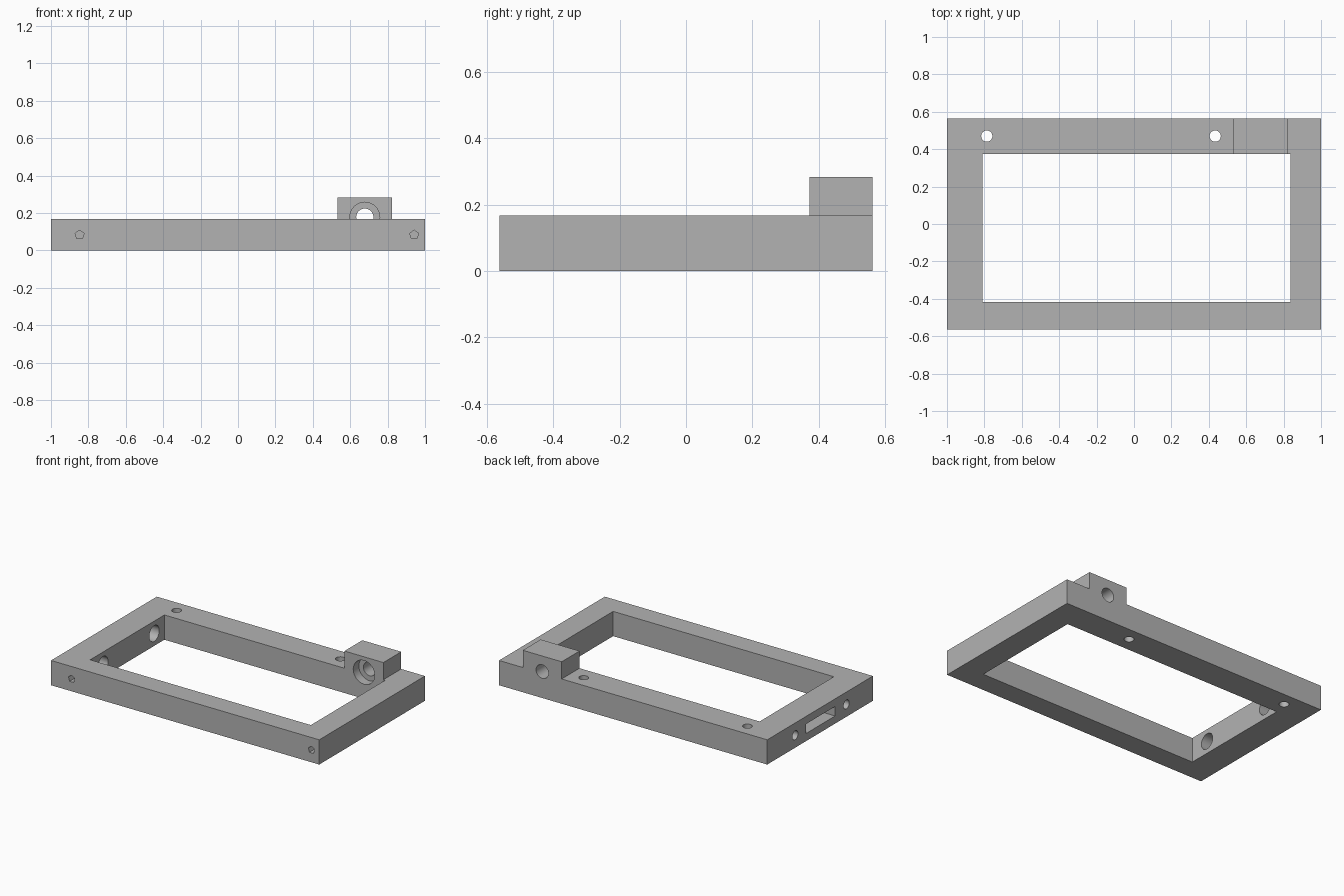
import bpy
import math
from mathutils import Vector

if "Cube" in bpy.data.objects:
    bpy.data.objects.remove(bpy.data.objects["Cube"], do_unlink=True)

grey = bpy.data.materials.new("plain grey")
grey.use_nodes = True
colour = (0.45, 0.45, 0.45, 1)
grey.diffuse_color = colour
grey.node_tree.nodes["Principled BSDF"].inputs["Base Color"].default_value = colour


def box(name, low, high):
    """Box between two opposite corners."""
    low, high = Vector(low), Vector(high)
    bpy.ops.mesh.primitive_cube_add(size=1, location=(low + high) / 2)
    ob = bpy.context.object
    ob.name = name
    ob.scale = high - low
    bpy.ops.object.transform_apply(location=True, rotation=True, scale=True)
    ob.data.materials.append(grey)
    return ob


def rod(name, start, end, radius, sides=32):
    """Cylinder between two points."""
    start, end = Vector(start), Vector(end)
    axis = end - start
    bpy.ops.mesh.primitive_cylinder_add(vertices=sides, radius=radius, depth=axis.length,
                                        location=(start + end) / 2)
    ob = bpy.context.object
    ob.name = name
    ob.rotation_euler = axis.to_track_quat("Z", "Y").to_euler()
    bpy.ops.object.transform_apply(location=True, rotation=True, scale=True)
    ob.data.materials.append(grey)
    return ob


def combine(target, tool, operation="DIFFERENCE"):
    """Apply a boolean and discard the tool."""
    mod = target.modifiers.new("shape", "BOOLEAN")
    mod.operation, mod.solver, mod.object = operation, "EXACT", tool
    bpy.ops.object.select_all(action="DESELECT")
    target.select_set(True)
    bpy.context.view_layer.objects.active = target
    bpy.ops.object.modifier_apply(modifier=mod.name)
    bpy.data.objects.remove(tool, do_unlink=True)


TOP, HALF_Y = 0.167, 0.563
INNER_BACK, INNER_LEFT = 0.373, -0.81
MID = TOP / 2

# Rectangular frame with an off-centre opening
frame = box("frame", (-1, -HALF_Y, 0), (1, HALF_Y, TOP))
combine(frame, box("opening", (INNER_LEFT, -0.418, -1), (0.836, INNER_BACK, 1)))

# Raised block on the back rail
combine(frame, box("bearing_block", (0.533, INNER_BACK, MID), (0.823, HALF_Y, 0.283)), "UNION")

# Stepped bore through the block, wider at the inner end
bore_x, bore_z = 0.678, 0.178
combine(frame, rod("bore", (bore_x, 0.3, bore_z), (bore_x, 0.7, bore_z), 0.046))
combine(frame, rod("bore_step", (bore_x, 0.3, bore_z),
                   (bore_x, INNER_BACK + 0.06, bore_z), 0.08))

# Vertical mounting holes in the back rail
for x in (-0.787, 0.434):
    combine(frame, rod("mounting_hole", (x, 0.47, -0.1), (x, 0.47, 0.3), 0.03))

# Stepped screw holes through the end rail
for y in (0.265, -0.28):
    combine(frame, rod("screw_hole", (-1.1, y, MID), (-0.7, y, MID), 0.03))
    combine(frame, rod("screw_head", (INNER_LEFT - 0.09, y, MID), (-0.7, y, MID), 0.053))

# Shallow slot between the screw holes
combine(frame, box("slot", (-1.1, -0.16, MID - 0.032), (-0.88, 0.15, MID + 0.032)))

# Five-sided blind holes in the front
for x in (-0.847, 0.942):
    combine(frame, rod("pilot_hole", (x, -0.7, MID), (x, -0.38, MID), 0.025, 5))

bpy.ops.object.select_all(action="DESELECT")
frame.select_set(True)
bpy.context.view_layer.objects.active = frame
bpy.ops.object.shade_smooth_by_angle(angle=math.radians(30))
